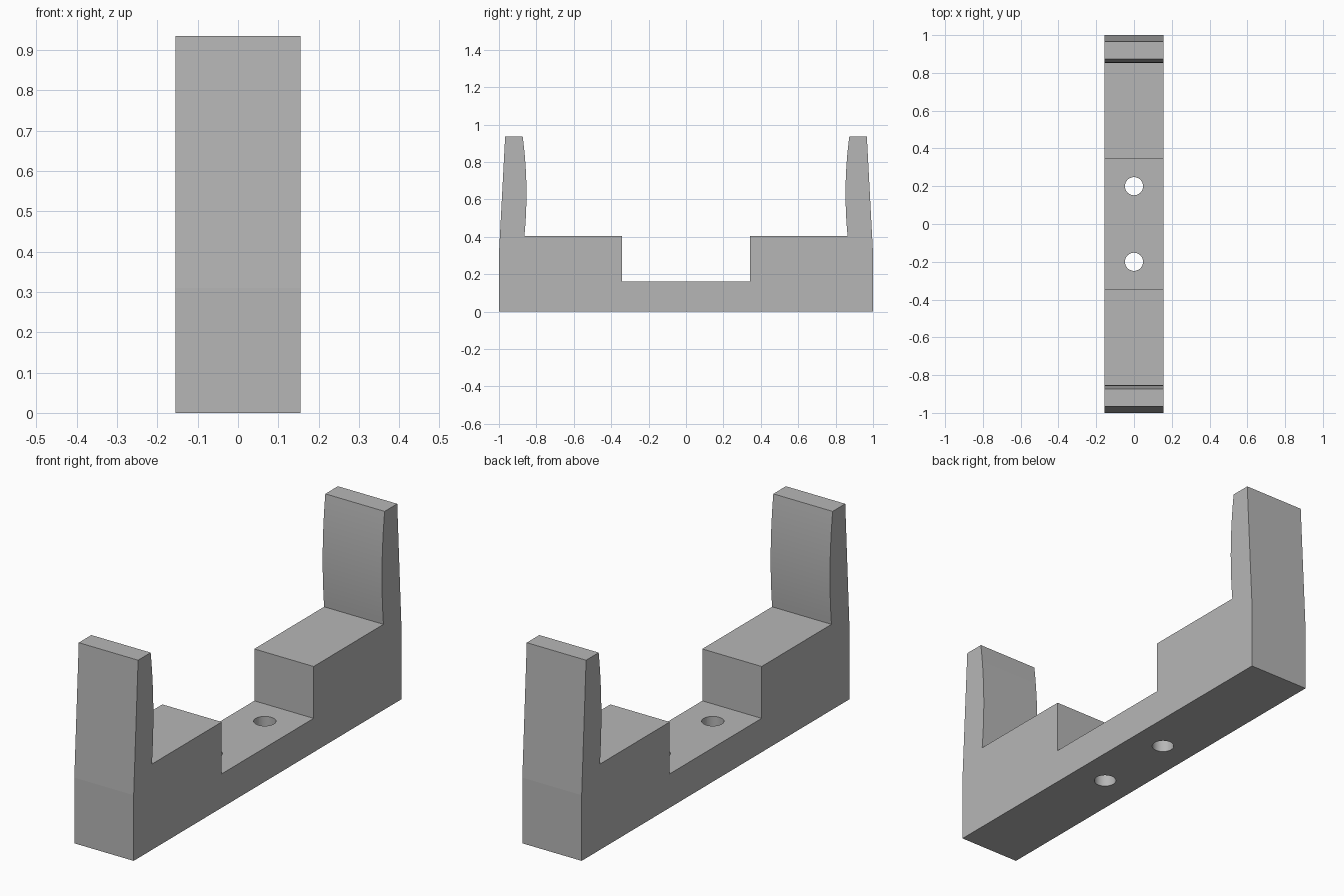
import bpy
import bmesh

HALF_WIDTH = 0.155
TOP = 0.935
SHELF = 0.405
FLOOR = 0.16

old = bpy.data.objects.get("Cube")
if old:
    bpy.data.objects.remove(old)

grey = bpy.data.materials.new("plain grey")
grey.use_nodes = True
colour = (0.47, 0.47, 0.47, 1)
grey.diffuse_color = colour
grey.node_tree.nodes["Principled BSDF"].inputs["Base Color"].default_value = colour


def arm_inner(z):
    """Gently bulged inner face of an upright arm."""
    return 0.853 + 0.216 * (z - 0.631) ** 2


# Half profile in (y, z): notch, shelf, bulged arm, tapered outer face
steps = 16
half = [(0.343, FLOOR), (0.343, SHELF)]
for i in range(steps + 1):
    z = SHELF + (TOP - SHELF) * i / steps
    half.append((arm_inner(z), z))
half += [(0.967, TOP), (1.0, 0.31), (1.0, 0.0)]
profile = half + [(-y, z) for y, z in reversed(half)]

# Bracket body: extrude the mirrored profile across the width
bm = bmesh.new()
face = bm.faces.new([bm.verts.new((-HALF_WIDTH, y, z)) for y, z in profile])
extruded = bmesh.ops.extrude_face_region(bm, geom=[face])["geom"]
bmesh.ops.translate(bm, vec=(2 * HALF_WIDTH, 0, 0),
                    verts=[v for v in extruded if isinstance(v, bmesh.types.BMVert)])
bmesh.ops.recalc_face_normals(bm, faces=bm.faces)
mesh = bpy.data.meshes.new("cradle_bracket")
bm.to_mesh(mesh)
bm.free()
mesh.materials.append(grey)
bracket = bpy.data.objects.new("cradle_bracket", mesh)
bpy.context.collection.objects.link(bracket)

# Two screw holes through the floor
for side in (-1, 1):
    bpy.ops.mesh.primitive_cylinder_add(vertices=48, radius=0.048, depth=0.4,
                                        location=(0, side * 0.2, 0.08))
    cutter = bpy.context.object
    cutter.name = "hole_cutter"
    cutter.hide_render = True
    cutter.data.materials.append(grey)
    cut = bracket.modifiers.new("screw_hole", "BOOLEAN")
    cut.operation = "DIFFERENCE"
    cut.solver = "EXACT"
    cut.object = cutter
    bpy.ops.object.select_all(action="DESELECT")
    bracket.select_set(True)
    bpy.context.view_layer.objects.active = bracket
    bpy.ops.object.modifier_apply(modifier=cut.name)
    bpy.data.objects.remove(cutter)

bpy.ops.object.shade_smooth_by_angle(angle=0.35)
# Keep the large planar faces and slight outer crease flat
for poly in bracket.data.polygons:
    if abs(poly.normal.x) > 0.9 or abs(poly.center.y) > 0.95:
        poly.use_smooth = False
